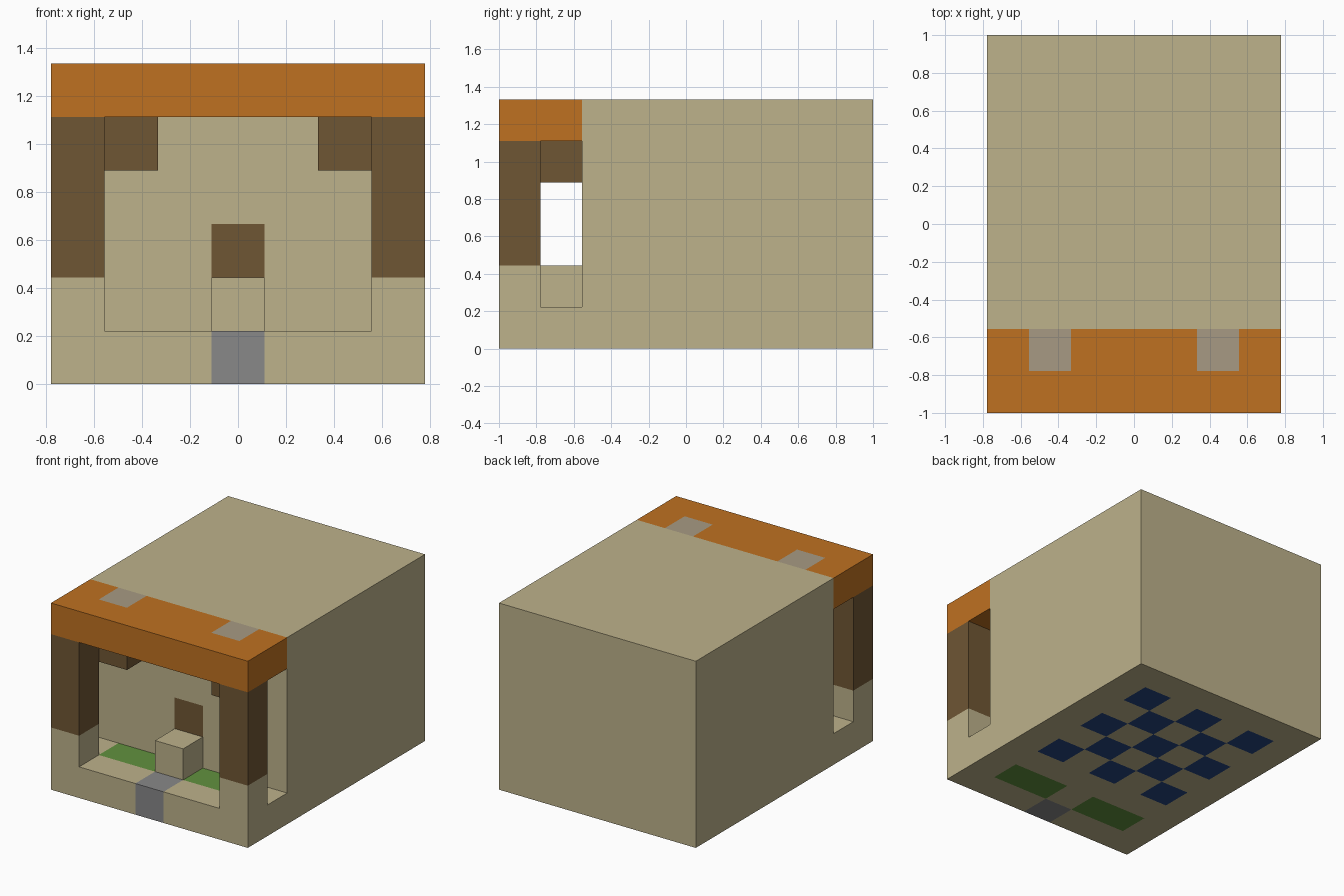
import bpy, bmesh
from mathutils import Vector

CELL = 2 / 9                      # the model sits on a 7 x 9 x 6 block grid
ORIGIN = Vector((-3.5, -4.5, 0))

old = bpy.data.objects.get("Cube")
if old:
    bpy.data.objects.remove(old, do_unlink=True)


def make_material(name, rgb):
    """Flat material from 0-255 display colour, stored as linear."""
    linear = [((c / 255 + 0.055) / 1.055) ** 2.4 for c in rgb]
    mat = bpy.data.materials.new(name)
    mat.use_nodes = True
    mat.diffuse_color = (*linear, 1)
    bsdf = next(n for n in mat.node_tree.nodes if n.type == 'BSDF_PRINCIPLED')
    bsdf.inputs["Base Color"].default_value = (*linear, 1)
    return mat


MATS = {name: make_material(name, rgb) for name, rgb in {
    "sandstone": (189, 178, 139),
    "orange_roof": (191, 113, 33),
    "dark_wood": (111, 86, 52),
    "path_grey": (136, 136, 137),
    "roof_stone": (167, 154, 131),
    "grass": (97, 145, 62),
    "blue_tile": (36, 68, 127),
}.items()}


def blocks(name, low, high, rule):
    """Box between two grid corners, cut on grid lines, coloured per cell by rule(x, y, z)."""
    low, high = Vector(low), Vector(high)
    bm = bmesh.new()
    bmesh.ops.create_cube(bm, size=1)
    for v in bm.verts:
        v.co = Vector(h if c > 0 else l for c, l, h in zip(v.co, low, high))
    for axis in range(3):
        normal = Vector(float(i == axis) for i in range(3))
        for step in range(int(low[axis]) + 1, int(high[axis])):
            bmesh.ops.bisect_plane(bm, geom=bm.verts[:] + bm.edges[:] + bm.faces[:],
                                   plane_co=normal * step, plane_no=normal)
    bm.normal_update()
    used = []
    for f in bm.faces:
        inside = f.calc_center_median() - f.normal * 0.5
        colour = rule(*(int(c) for c in inside))
        if colour not in used:
            used.append(colour)
        f.material_index = used.index(colour)
    for v in bm.verts:
        v.co = (v.co + ORIGIN) * CELL
    mesh = bpy.data.meshes.new(name)
    bm.to_mesh(mesh)
    bm.free()
    for colour in used:
        mesh.materials.append(MATS[colour])
    obj = bpy.data.objects.new(name, mesh)
    bpy.context.collection.objects.link(obj)
    return obj


# Floor: path at the entrance, two lawns, checkered tiles under the house
def floor_rule(x, y, z):
    if y == 0 and x == 3:
        return "path_grey"
    if y == 1 and x in (1, 2, 4, 5):
        return "grass"
    if 1 <= x <= 5 and 3 <= y <= 7 and (x + y) % 2 == 0:
        return "blue_tile"
    return "sandstone"


# Roof over the porch, with two stone blocks
def roof_rule(x, y, z):
    return "roof_stone" if y == 1 and x in (1, 5) else "orange_roof"


# House wall with the door above the step
def house_rule(x, y, z):
    return "dark_wood" if (x, y, z) == (3, 2, 2) else "sandstone"


def pillar_rule(x, y, z):
    return "dark_wood" if z >= 2 else "sandstone"


blocks("floor", (0, 0, 0), (7, 9, 1), floor_rule)
blocks("house_body", (0, 2, 1), (7, 9, 6), house_rule)
blocks("porch_roof", (0, 0, 5), (7, 2, 6), roof_rule)
blocks("door_step", (3, 1, 1), (4, 2, 2), lambda x, y, z: "sandstone")

# Pillars and roof brackets on both sides
for side, px, bx in (("right", 0, 1), ("left", 6, 5)):
    blocks(side + "_pillar", (px, 0, 1), (px + 1, 1, 5), pillar_rule)
    blocks(side + "_bracket", (bx, 1, 4), (bx + 1, 2, 5), lambda x, y, z: "dark_wood")
